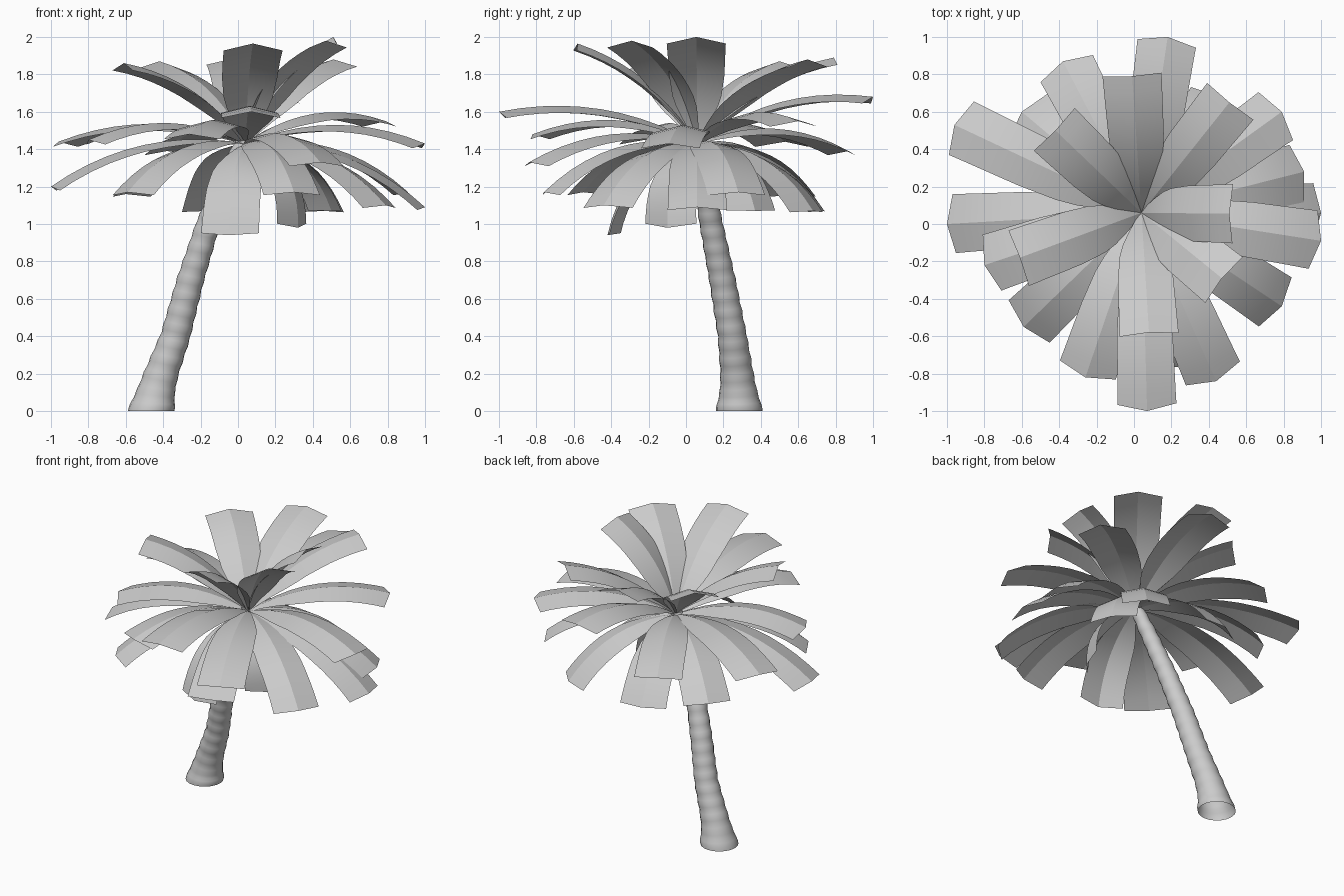
import bpy, bmesh, math
from mathutils import Vector

if "Cube" in bpy.data.objects:
    bpy.data.objects.remove(bpy.data.objects["Cube"])

CROWN = Vector((0.04, 0.06, 1.43))


def finish(name, bm, angle):
    mesh = bpy.data.meshes.new(name)
    bm.to_mesh(mesh)
    bm.free()
    ob = bpy.data.objects.new(name, mesh)
    bpy.context.collection.objects.link(ob)
    bpy.ops.object.select_all(action='DESELECT')
    ob.select_set(True)
    bpy.context.view_layer.objects.active = ob
    bpy.ops.object.shade_smooth_by_angle(angle=math.radians(angle))
    return ob


def interp(table, t):
    for a, b in zip(table, table[1:]):
        if t <= b[0]:
            f = (t - a[0]) / (b[0] - a[0])
            return [p + (q - p) * f for p, q in zip(a[1:], b[1:])]
    return table[-1][1:]


# Trunk: leaning, flared at the foot, with shallow bark rings
path = [(0, -0.465, 0.285), (0.1, -0.44, 0.28), (0.2, -0.41, 0.272), (0.4, -0.335, 0.248),
        (0.7, -0.255, 0.195), (1.0, -0.16, 0.135), (1.25, -0.06, 0.09), (1.45, 0.035, 0.06)]
radii = [(0, 0.124), (0.04, 0.118), (0.1, 0.1), (0.2, 0.088), (0.4, 0.077), (0.7, 0.07),
         (1.0, 0.062), (1.3, 0.052), (1.45, 0.04)]
bm = bmesh.new()
rings, SIDES, BANDS = [], 20, 17
for i in range(BANDS * 4 + 1):
    z = 1.45 * i / (BANDS * 4)
    x, y = interp(path, z)
    r = interp(radii, z)[0] + 0.0025 * math.sin(i * math.pi / 2)
    tilt = 0.25 * min(1, z / 0.15)
    ring = []
    for k in range(SIDES):
        a = 2 * math.pi * k / SIDES
        dx, dy = r * math.cos(a), r * math.sin(a)
        ring.append(bm.verts.new((x + dx, y + dy, z - tilt * dx * 0.8 + tilt * dy * 0.3)))
    rings.append(ring)
for lo, hi in zip(rings, rings[1:]):
    for k in range(SIDES):
        n = (k + 1) % SIDES
        bm.faces.new((lo[k], lo[n], hi[n], hi[k]))
finish("trunk", bm, 60)

# Fronds: arched, creased strips running from the crown to a given tip
WIDTH = [(0, 0.01), (0.15, 0.065), (0.35, 0.128), (0.6, 0.148), (1, 0.158)]


def frond(name, tip, sag, point, steps=10):
    tip = Vector(tip)
    d = tip - CROWN
    out = Vector((d.x, d.y, 0)).normalized()
    side = Vector((-out.y, out.x, 0))
    up = (-out * d.z + Vector((0, 0, 1)) * d.xy.length).normalized()
    ctrl = CROWN + d / 2 + up * sag * 2
    bm = bmesh.new()
    rows = []
    for i in range(steps + 1):
        t = i / steps
        p = CROWN * (1 - t) ** 2 + ctrl * 2 * t * (1 - t) + tip * t * t
        tan = ((ctrl - CROWN) * (1 - t) + (tip - ctrl) * t).normalized()
        normal = tan.cross(side)
        w = interp(WIDTH, t)[0]
        drop = normal * w * 0.25
        if i == steps:
            drop += tan * point  # slightly pointed end
        rows.append([bm.verts.new(v) for v in (p - side * w - drop, p, p + side * w - drop)])
    for a, b in zip(rows, rows[1:]):
        for k in range(2):
            bm.faces.new((a[k], b[k], b[k + 1], a[k + 1]))
    finish(name, bm, 20)


upper = [(-0.01, 0.79, 1.89), (0.08, -0.58, 1.965), (0.51, 0.055, 2.0), (-0.42, 0.5, 1.87),
         (0.51, 0.65, 1.88), (-0.61, -0.18, 1.86), (0.47, -0.29, 1.98)]
middle = [(0.18, 1.0, 1.68), (-0.96, 0.53, 1.44), (-0.38, 0.87, 1.39), (-0.8, -0.22, 1.45),
          (-0.26, -0.82, 1.48), (0.07, -1.0, 1.6), (0.44, -0.84, 1.33), (1.0, -0.09, 1.43),
          (0.79, 0.6, 1.55)]
lower = [(-0.05, -0.42, 0.94), (1.0, 0.06, 1.09), (0.79, -0.44, 1.1), (-0.59, -0.55, 1.17),
         (-1.0, 0.0, 1.2), (-0.6, 0.6, 1.16), (-0.16, 0.74, 1.07), (0.46, 0.68, 1.07),
         (0.91, 0.28, 1.17), (0.3, -0.76, 1.17), (0.32, -0.1, 0.98), (0.5, 0.37, 1.07)]
for label, tips, sag, point in (("upper", upper, 0.08, 0), ("middle", middle, 0.1, 0.03),
                                ("lower", lower, 0.11, 0.02)):
    for i, tip in enumerate(tips):
        frond(f"{label}_frond_{i + 1}", tip, sag, point)
